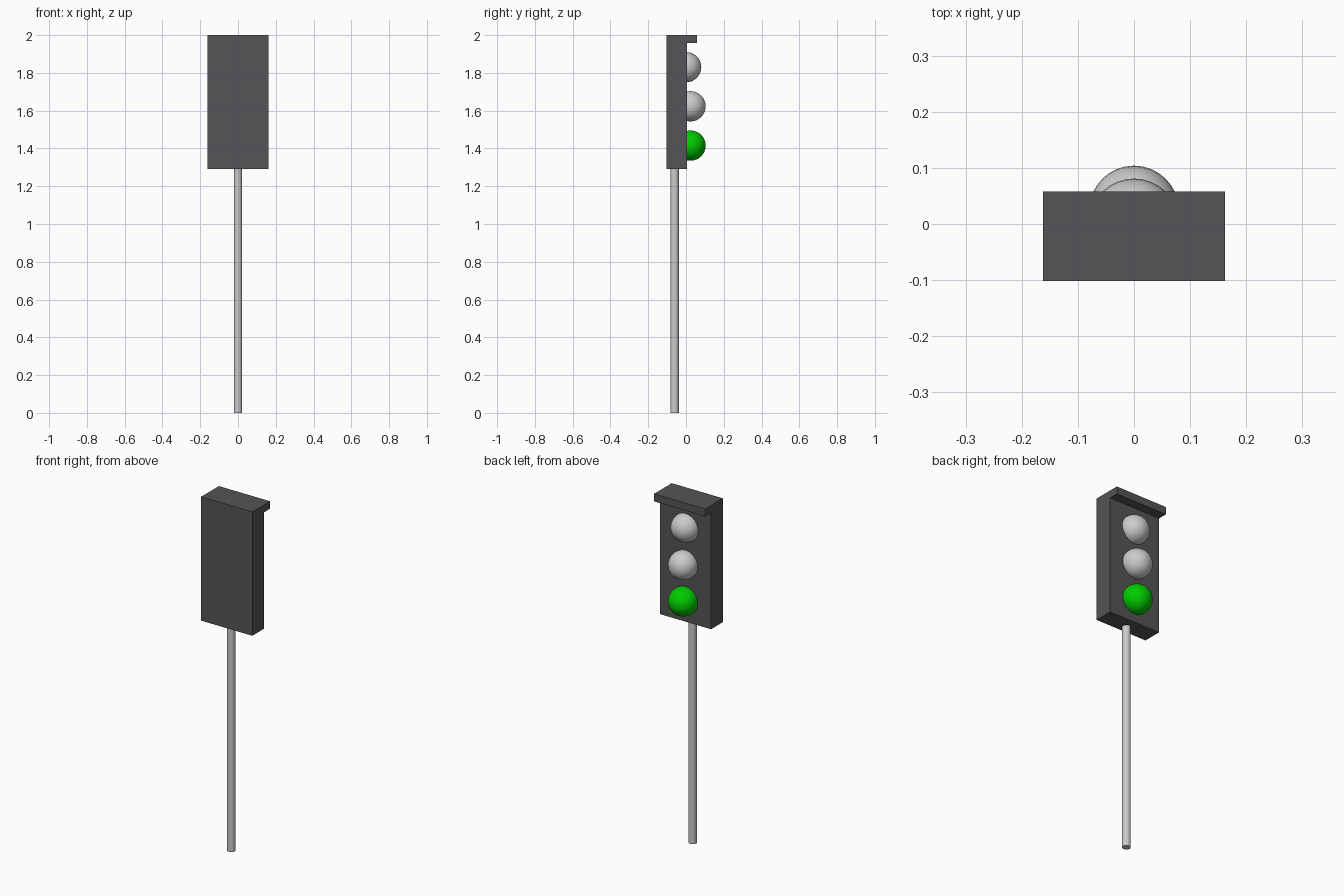
import bpy, bmesh, math

if "Cube" in bpy.data.objects:
    bpy.data.objects.remove(bpy.data.objects["Cube"])


def paint(obj, name, rgb):
    mat = bpy.data.materials.new(name)
    mat.diffuse_color = (*rgb, 1.0)
    mat.use_nodes = True
    mat.node_tree.nodes["Principled BSDF"].inputs["Base Color"].default_value = mat.diffuse_color
    obj.data.materials.append(mat)


# Housing with visor: one L-shaped side profile (y, z) extruded across x
profile = [(-0.102, 1.29), (0.004, 1.29), (0.004, 1.957),
           (0.058, 1.957), (0.058, 2.0), (-0.102, 2.0)]
half_width = 0.162
bm = bmesh.new()
side = bm.faces.new([bm.verts.new((-half_width, y, z)) for y, z in profile])
ext = bmesh.ops.extrude_face_region(bm, geom=[side])
moved = [v for v in ext["geom"] if isinstance(v, bmesh.types.BMVert)]
bmesh.ops.translate(bm, verts=moved, vec=(2 * half_width, 0, 0))
bmesh.ops.recalc_face_normals(bm, faces=bm.faces)
mesh = bpy.data.meshes.new("housing")
bm.to_mesh(mesh)
bm.free()
housing = bpy.data.objects.new("housing", mesh)
bpy.context.collection.objects.link(housing)
paint(housing, "dark_grey", (0.09, 0.09, 0.095))

# Pole, ending at the underside of the housing
bpy.ops.mesh.primitive_cylinder_add(vertices=16, radius=0.022, depth=1.29,
                                    location=(0, -0.06, 0.645))
pole = bpy.context.object
pole.name = "pole"
bpy.ops.object.shade_smooth_by_angle(angle=math.radians(40))

# Domed lamps sunk into the housing face
for name, y, z in (("top_lamp", 0.001, 1.83),
                   ("middle_lamp", 0.024, 1.623),
                   ("bottom_lamp", 0.024, 1.415)):
    bpy.ops.mesh.primitive_uv_sphere_add(segments=32, ring_count=16,
                                         radius=0.08, location=(0, y, z))
    lamp = bpy.context.object
    lamp.name = name
    bpy.ops.object.shade_smooth()
    if name == "bottom_lamp":
        paint(lamp, "lit_green", (0.0, 0.6, 0.0))
